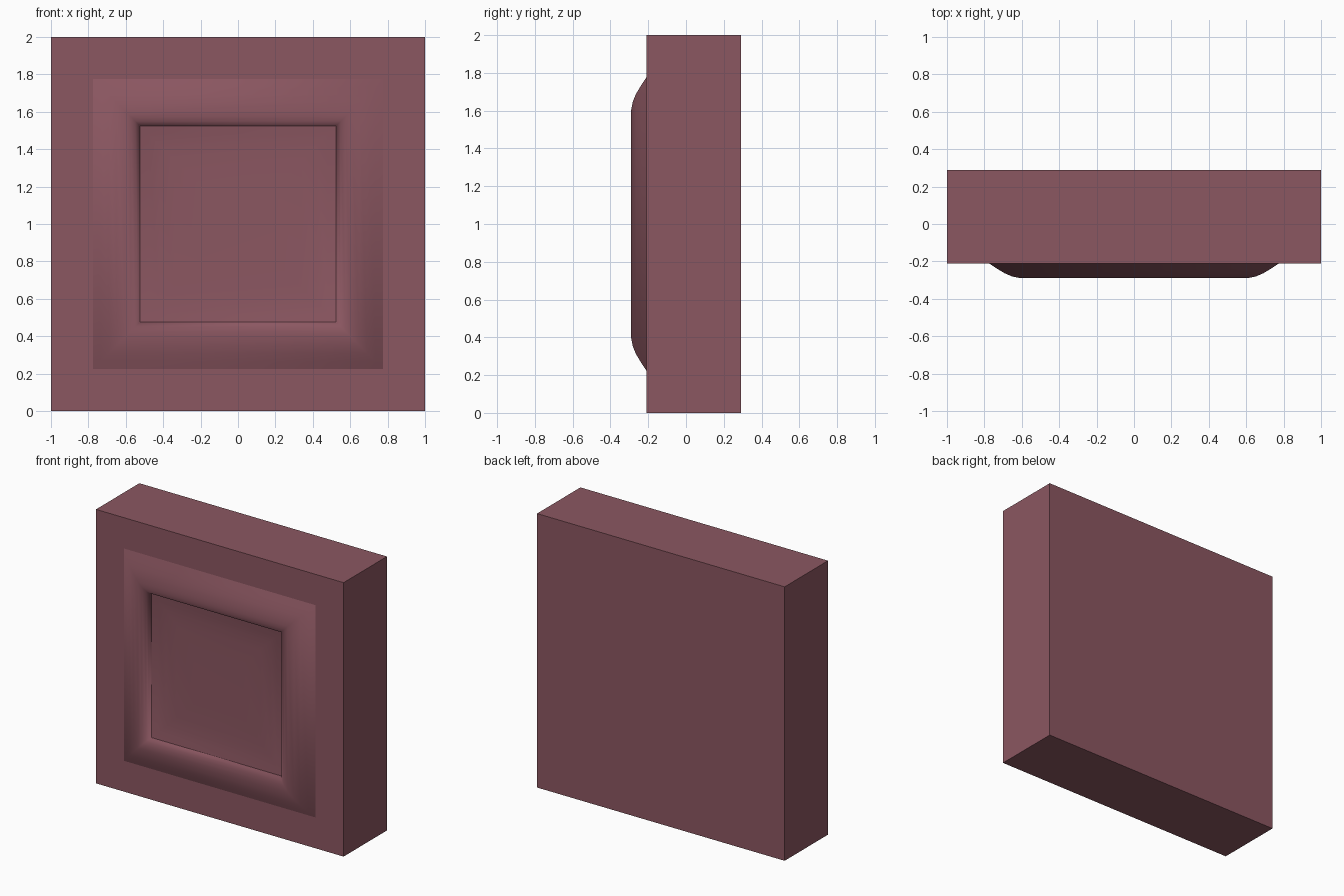
import bpy, bmesh

if "Cube" in bpy.data.objects:
    bpy.data.objects.remove(bpy.data.objects["Cube"])

mat = bpy.data.materials.new("dusty_red")
mat.diffuse_color = (0.26, 0.095, 0.12, 1)
mat.use_nodes = True
mat.node_tree.nodes["Principled BSDF"].inputs["Base Color"].default_value = mat.diffuse_color
CZ = 1.0  # height of the panel centre


def finish(name, bm, smooth):
    bmesh.ops.recalc_face_normals(bm, faces=bm.faces)
    for f in bm.faces:
        f.smooth = smooth
    me = bpy.data.meshes.new(name)
    bm.to_mesh(me)
    bm.free()
    me.materials.append(mat)
    ob = bpy.data.objects.new(name, me)
    bpy.context.collection.objects.link(ob)
    return ob


def square_rings(name, profile, cap=False):
    """Sweep (half size, y) profile points around a mitred square."""
    bm = bmesh.new()
    rings = [[bm.verts.new((sx * h, y, CZ + sz * h))
              for sx, sz in ((-1, -1), (1, -1), (1, 1), (-1, 1))]
             for h, y in profile]
    for a, b in zip(rings, rings[1:]):
        for i in range(4):
            j = (i + 1) % 4
            bm.faces.new((a[i], a[j], b[j], b[i]))
    if cap:
        bm.faces.new(rings[-1])
    ob = finish(name, bm, True)
    # make sure the visible side points to the front
    if sum(p.normal.y * p.area for p in ob.data.polygons) > 0:
        ob.data.flip_normals()
    return ob


# Main slab
bm = bmesh.new()
bmesh.ops.create_cube(bm, size=1)
bmesh.ops.scale(bm, vec=(2, 0.5, 2), verts=bm.verts)
bmesh.ops.translate(bm, vec=(0, 0.04, CZ), verts=bm.verts)
finish("slab", bm, False)

# Rounded raised moulding
square_rings("moulding", [
    (0.775, -0.21), (0.735, -0.237), (0.69, -0.264), (0.65, -0.281),
    (0.605, -0.29), (0.575, -0.288), (0.55, -0.278), (0.535, -0.265),
    (0.525, -0.247)])

# Shallow dished centre panel
square_rings("centre_panel", [
    (0.525, -0.247), (0.48, -0.237), (0.42, -0.229), (0.34, -0.225),
    (0.2, -0.224)], cap=True)
